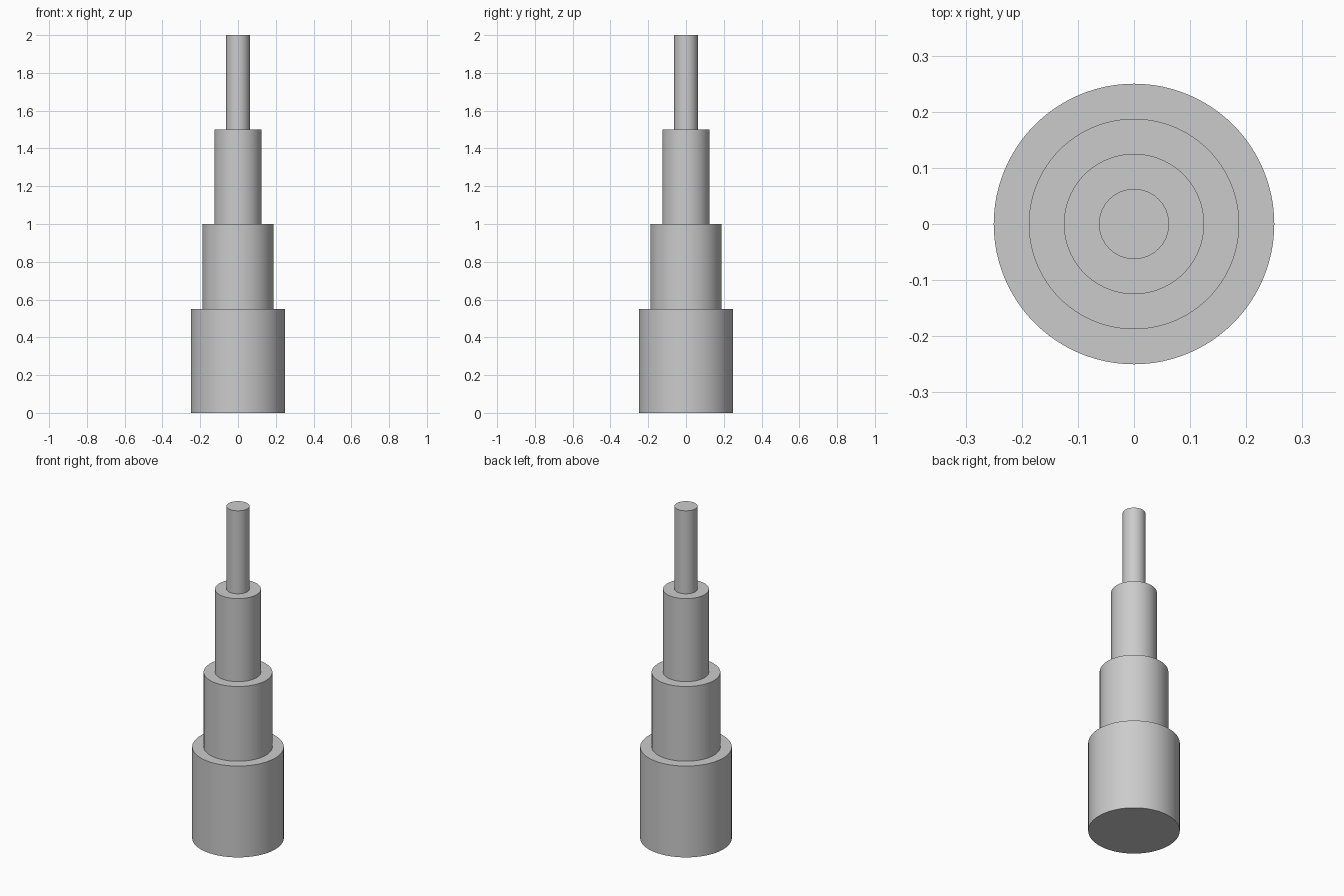
import bpy
import math

cube = bpy.data.objects.get("Cube")
if cube:
    bpy.data.objects.remove(cube, do_unlink=True)

# Single plain grey for the whole tower
grey = bpy.data.materials.new("light_grey")
grey.use_nodes = True
colour = (0.6, 0.6, 0.6, 1.0)
grey.diffuse_color = colour
grey.node_tree.nodes["Principled BSDF"].inputs["Base Color"].default_value = colour


def add_tier(name, radius, bottom, top):
    """Upright round section between two heights."""
    bpy.ops.mesh.primitive_cylinder_add(
        vertices=96, radius=radius, depth=top - bottom,
        location=(0, 0, (bottom + top) / 2))
    tier = bpy.context.object
    tier.name = name
    tier.data.materials.append(grey)
    bpy.ops.object.shade_smooth_by_angle(angle=math.radians(30))


# Four stacked sections, each narrower by the same step
names = ["base_section", "lower_section", "upper_section", "tip_section"]
levels = [0, 0.55, 1.0, 1.5, 2.0]
step = 0.0625
for i, name in enumerate(names):
    add_tier(name, step * (len(names) - i), levels[i], levels[i + 1])
